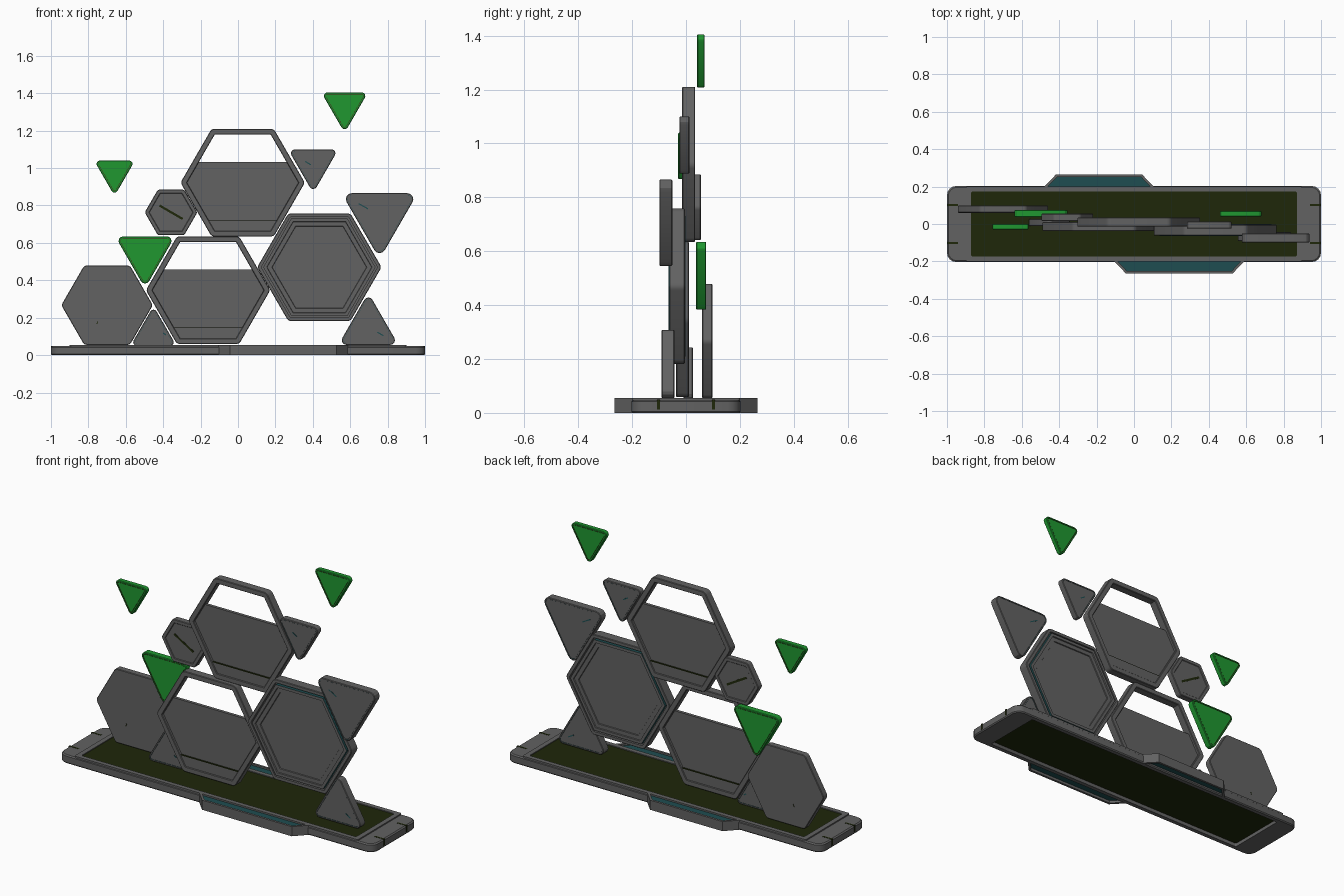
import bpy, bmesh, math
from mathutils import Vector

cube = bpy.data.objects.get("Cube")
if cube:
    bpy.data.objects.remove(cube, do_unlink=True)


def material(name, rgb):
    m = bpy.data.materials.new(name)
    m.use_nodes = True
    m.diffuse_color = (*rgb, 1)
    bsdf = m.node_tree.nodes["Principled BSDF"]
    bsdf.inputs["Base Color"].default_value = (*rgb, 1)
    return m


GREY = material("grey", (0.122, 0.122, 0.122))
OLIVE = material("dark_olive", (0.013, 0.02, 0.003))
TEAL = material("dark_teal", (0.013, 0.075, 0.082))
GREEN = material("green", (0.014, 0.31, 0.03))
RED = material("dark_red", (0.075, 0.012, 0.008))


def loft(name, loops, mats, ring=False):
    """Join equal-length loops into bands; cap the ends, or close into a ring."""
    bm = bmesh.new()
    rows = [[bm.verts.new(p) for p in loop] for loop in loops]
    slots = list(dict.fromkeys(mats))
    n = len(rows[0])
    for i in range(len(rows) if ring else len(rows) - 1):
        a, b = rows[i], rows[(i + 1) % len(rows)]
        for k in range(n):
            j = (k + 1) % n
            f = bm.faces.new((a[k], a[j], b[j], b[k]))
            f.material_index = slots.index(mats[i % len(mats)])
    if not ring:
        for row in (rows[0], rows[-1]):
            bm.faces.new(row).material_index = slots.index(mats[0])
    bmesh.ops.recalc_face_normals(bm, faces=bm.faces)
    mesh = bpy.data.meshes.new(name)
    bm.to_mesh(mesh)
    bm.free()
    for m in slots:
        mesh.materials.append(m)
    obj = bpy.data.objects.new(name, mesh)
    bpy.context.collection.objects.link(obj)
    bpy.ops.object.select_all(action='DESELECT')
    obj.select_set(True)
    bpy.context.view_layer.objects.active = obj
    bpy.ops.object.shade_smooth_by_angle(angle=math.radians(25))


def rounded(n, apothem, r, start, seg=4):
    """Regular polygon outline with rounded corners."""
    half, pts = math.pi / n, []
    for k in range(n):
        t = start + 2 * half * k
        c = Vector((math.cos(t), math.sin(t))) * (apothem - r) / math.cos(half)
        for s in range(seg + 1):
            u = t - half + 2 * half * s / seg
            pts.append(c + Vector((math.cos(u), math.sin(u))) * r)
    return pts


def tile(name, n, cx, cz, y, apothem, r, start, half_profile, mats, ring=False):
    """Upright tile from (inset, half depth) steps, mirrored front to back."""
    steps = [(d, y - h) for d, h in half_profile]
    steps += [(d, y + h) for d, h in reversed(half_profile)]
    loops = [[(cx + p.x, yy, cz + p.y)
              for p in rounded(n, apothem - d, max(r - d, 0.003), start)]
             for d, yy in steps]
    # The outer wall continues the last band
    loft(name, loops, mats + [mats[-1]] + mats[::-1], ring)


def prism_y(name, pts, y0, y1, mat):
    loft(name, [[(x, y, z) for x, z in pts] for y in (y0, y1)], [mat])


def prism_z(name, pts, z0, z1, mat):
    loft(name, [[(x, y, z) for x, y in pts] for z in (z0, z1)], [mat])


def stripes(name, a, b, y, half, mat, w=0.003):
    """Thin painted line on both faces of a tile."""
    a, b = Vector(a), Vector(b)
    d = (b - a).normalized() * w
    q = Vector((-d.y, d.x))
    for side, s in (("front", -1), ("back", 1)):
        prism_y(f"{name}_{side}", [a - q, b - q, b + q, a + q],
                y + s * (half - 0.002), y + s * (half + 0.001), mat)


# Open-topped hexagon frames with a partly filled panel and a low ledge
for name, cx, cz, y in (("lower_window", -0.16, 0.347, -0.013),
                        ("upper_window", 0.025, 0.922, 0.01)):
    a, wall, cut = 0.288, 0.03, 0.11
    tile(name + "_frame", 6, cx, cz, y, a, 0.03, 0,
         [(wall, 0.021), (wall - 0.003, 0.024), (0.003, 0.024), (0, 0.021)],
         [GREY] * 3, ring=True)
    c = (a - wall + 0.003) / math.cos(math.pi / 6)
    low = -c * math.sqrt(3) / 2
    right = [(c / 2, low), (c, 0), (c - cut / math.sqrt(3), cut)]
    pts = right + [(-x, z) for x, z in reversed(right)]
    prism_y(name + "_panel", [(cx + x, cz + z) for x, z in pts],
            y - 0.009, y + 0.009, GREY)
    for part, z0, z1, mat in (("ledge", low, -0.203, GREY),
                              ("ledge_top", -0.203, -0.2, OLIVE)):
        x0, x1 = c + z0 / math.sqrt(3), c + z1 / math.sqrt(3)
        prism_y(f"{name}_{part}", [(cx - x0, cz + z0), (cx + x0, cz + z0),
                                   (cx + x1, cz + z1), (cx - x1, cz + z1)],
                y - 0.019, y + 0.019, mat)

# Large stepped hexagon with a coloured inner wall in its groove
tile("large_hexagon", 6, 0.435, 0.47, -0.033, 0.288, 0.03, 0,
     [(0.07, 0.021), (0.068, 0.026), (0.046, 0.026), (0.044, 0.032),
      (0.028, 0.032), (0.028, 0.012), (0.019, 0.012), (0.019, 0.029),
      (0.003, 0.029), (0, 0.026)],
     [GREY] * 4 + [TEAL] + [GREY] * 4)

# Plain side hexagon and small grooved hexagon
tile("side_hexagon", 6, -0.70, 0.267, 0.079, 0.212, 0.025, 0,
     [(0.003, 0.019), (0, 0.016)], [GREY])
stripes("side_hexagon_mark", (-0.755, 0.165), (-0.75, 0.18), 0.079, 0.019, OLIVE, 0.002)
tile("small_hexagon", 6, -0.358, 0.763, 0.036, 0.122, 0.02, 0,
     [(0.022, 0.016), (0.019, 0.019), (0.003, 0.019), (0, 0.016)], [GREY] * 3)
stripes("small_hexagon_stripe", (-0.42, 0.8), (-0.296, 0.728), 0.036, 0.016, OLIVE, 0.006)

# Triangles: name, centre x, bottom, top, y, half depth, direction, colours, groove width
GREENS, GREYS = (GREEN, RED, 0.002), (GREY, TEAL, 0.001)
for name, cx, z0, z1, y, h, up, (col, groove, w) in (
        ("green_triangle_low", -0.497, 0.383, 0.635, 0.056, 0.019, -1, GREENS),
        ("green_triangle_left", -0.66, 0.868, 1.04, -0.014, 0.015, -1, GREENS),
        ("green_triangle_right", 0.57, 1.208, 1.405, 0.055, 0.014, -1, GREENS),
        ("upper_triangle", 0.402, 0.888, 1.1, -0.006, 0.019, -1, GREYS),
        ("right_triangle", 0.757, 0.545, 0.866, -0.075, 0.024, -1, GREYS),
        ("base_triangle_right", 0.697, 0.055, 0.308, -0.067, 0.024, 1, GREYS),
        ("base_triangle_left", -0.452, 0.05, 0.243, 0.008, 0.018, 1, GREYS)):
    r = 0.1 * (z1 - z0)
    a = (z1 - z0 + r) / 3
    cz = z0 + a if up > 0 else z1 - a
    tile(name, 3, cx, cz, y, a, r, up * math.pi / 2,
         [(0.01 + w, h - 0.001), (0.009 + w, h - 0.001), (0.009 + w, h - 0.005),
          (0.009, h - 0.005), (0.009, h), (0.003, h), (0, h - 0.003)],
         [col, groove, groove, groove, col, col])

# Short marks on the grey triangles
for name, a, b, y, h in (
        ("right_triangle_mark", (0.645, 0.81), (0.695, 0.782), -0.075, 0.023),
        ("upper_triangle_mark", (0.36, 1.035), (0.39, 1.017), -0.006, 0.018),
        ("base_right_mark", (0.745, 0.122), (0.778, 0.104), -0.067, 0.023),
        ("base_left_mark", (-0.4, 0.118), (-0.385, 0.108), 0.008, 0.017)):
    stripes(name, a, b, y, h, TEAL)


# Base
def rect(hx, hy, r, z, seg=4):
    pts = []
    for k, (sx, sy) in enumerate(((1, 1), (-1, 1), (-1, -1), (1, -1))):
        for s in range(seg + 1):
            t = math.pi / 2 * (k + s / seg)
            pts.append((sx * (hx - r) + r * math.cos(t),
                        sy * (hy - r) + r * math.sin(t), z))
    return pts


loft("base_frame", [rect(0.995, 0.198, 0.045, 0), rect(1, 0.203, 0.05, 0.006),
                    rect(1, 0.203, 0.05, 0.042), rect(0.993, 0.196, 0.045, 0.048),
                    rect(0.872, 0.174, 0.01, 0.048), rect(0.872, 0.174, 0.01, 0)],
     [GREY], ring=True)
loft("base_lip", [rect(0.9, 0.2, 0.01, 0.03), rect(0.9, 0.2, 0.01, 0.055),
                  rect(0.872, 0.174, 0.01, 0.055), rect(0.872, 0.174, 0.01, 0.03)],
     [GREY], ring=True)
loft("base_floor", [rect(0.874, 0.176, 0.01, 0.02), rect(0.874, 0.176, 0.01, 0.05)], [OLIVE])

# Slits at the base ends
for sx, side in ((1, "left"), (-1, "right")):
    for sy, end in ((-1, "front"), (1, "back")):
        y = sy * 0.102
        x0, x1 = sorted((sx * 0.94, sx * 1.001))
        prism_z(f"base_slit_{side}_{end}",
                [(x0, y - 0.005), (x1, y - 0.005), (x1, y + 0.005), (x0, y + 0.005)],
                0.012, 0.049, OLIVE)

# Side bays: a thin rail around a coloured shelf
for name, cx, s, near, far in (("front_bay", 0.242, -1, 0.352, 0.285),
                               ("back_bay", -0.187, 1, 0.297, 0.23)):
    outer = [(-near, 0.195), (-far, 0.265), (far, 0.265), (near, 0.195)]
    inner = [(-near + 0.018, 0.195), (-far + 0.006, 0.252),
             (far - 0.006, 0.252), (near - 0.018, 0.195)]
    place = lambda pts: [(cx + x, s * y) for x, y in pts]
    for i in range(3):
        quad = place([outer[i], outer[i + 1], inner[i + 1], inner[i]])
        prism_z(f"{name}_rail_{i + 1}", quad, 0, 0.055, GREY)
    prism_z(name + "_shelf", place(inner), 0.015, 0.046, TEAL)
